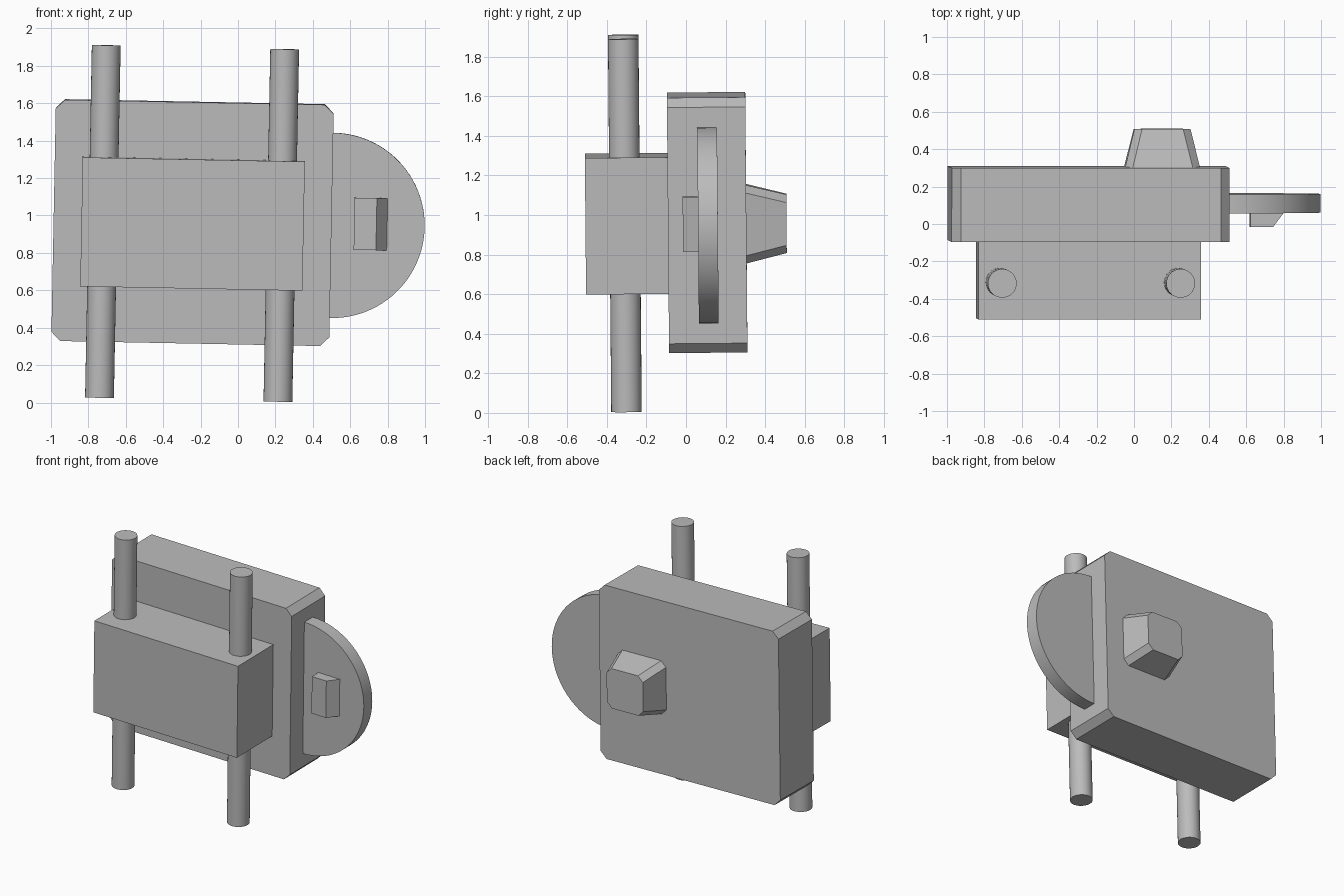
import bpy, bmesh, math
from mathutils import Euler

cube = bpy.data.objects.get("Cube")
if cube:
    bpy.data.objects.remove(cube, do_unlink=True)

# The whole assembly leans slightly to its left and forward
LEAN = Euler((math.radians(0.5), math.radians(1.1), 0))

grey = bpy.data.materials.new("plain_grey")
grey.use_nodes = True
grey.diffuse_color = (0.5, 0.5, 0.5, 1)
grey.node_tree.nodes["Principled BSDF"].inputs["Base Color"].default_value = (0.5, 0.5, 0.5, 1)


def finish(name, bm, centre):
    bmesh.ops.recalc_face_normals(bm, faces=bm.faces)
    mesh = bpy.data.meshes.new(name)
    bm.to_mesh(mesh)
    bm.free()
    mesh.materials.append(grey)
    obj = bpy.data.objects.new(name, mesh)
    bpy.context.collection.objects.link(obj)
    obj.location = centre
    obj.rotation_euler = LEAN
    return obj


def rect(x0, x1, height, cut=0.0):
    """Outline in x and z, with its corners cut off when cut is above zero."""
    h = height / 2
    if not cut:
        return [(x0, -h), (x1, -h), (x1, h), (x0, h)]
    return [(x0 + cut, -h), (x1 - cut, -h), (x1, -h + cut), (x1, h - cut),
            (x1 - cut, h), (x0 + cut, h), (x0, h - cut), (x0, -h + cut)]


def loft(name, centre, depth, front, back):
    """Solid between a front outline and a back outline."""
    bm = bmesh.new()
    f = [bm.verts.new((x, -depth / 2, z)) for x, z in front]
    b = [bm.verts.new((x, depth / 2, z)) for x, z in back]
    bm.faces.new(f)
    bm.faces.new(b[::-1])
    for i in range(len(f)):
        j = (i + 1) % len(f)
        bm.faces.new((f[i], b[i], b[j], f[j]))
    return finish(name, bm, centre)


def cylinder(name, centre, radius, length, sides, along_y=False):
    bm = bmesh.new()
    bmesh.ops.create_cone(bm, cap_ends=True, segments=sides,
                          radius1=radius, radius2=radius, depth=length)
    if along_y:
        bmesh.ops.rotate(bm, verts=bm.verts, matrix=Euler((math.pi / 2, 0, 0)).to_matrix())
    obj = finish(name, bm, centre)
    bpy.ops.object.select_all(action="DESELECT")
    obj.select_set(True)
    bpy.context.view_layer.objects.active = obj
    bpy.ops.object.shade_smooth_by_angle(angle=math.radians(30))
    return obj


# Main body with cut corners
outline = rect(-0.743, 0.743, 1.29, 0.048)
loft("main_body", (-0.243, 0.107, 0.962), 0.396, outline, outline)

# Front block holding the rods
outline = rect(-0.594, 0.594, 0.69)
loft("front_block", (-0.243, -0.298, 0.956), 0.42, outline, outline)

# Two upright rods
cylinder("right_rod", (-0.7225, -0.309, 0.968), 0.077, 1.885, 32)
cylinder("left_rod", (0.2315, -0.309, 0.947), 0.077, 1.885, 32)

# Round side plate, half sunk in the body
cylinder("side_disc", (0.503, 0.111, 0.947), 0.495, 0.1, 96, along_y=True)

# Wedge tab on the side plate
loft("side_tab", (0.71, 0.024, 0.954), 0.08,
     rect(-0.089, 0.03, 0.278), rect(-0.089, 0.09, 0.278))

# Tapered knob at the back
loft("back_knob", (0.15, 0.406, 0.957), 0.204,
     rect(-0.2, 0.2, 0.396, 0.04), rect(-0.15, 0.15, 0.296, 0.04))
